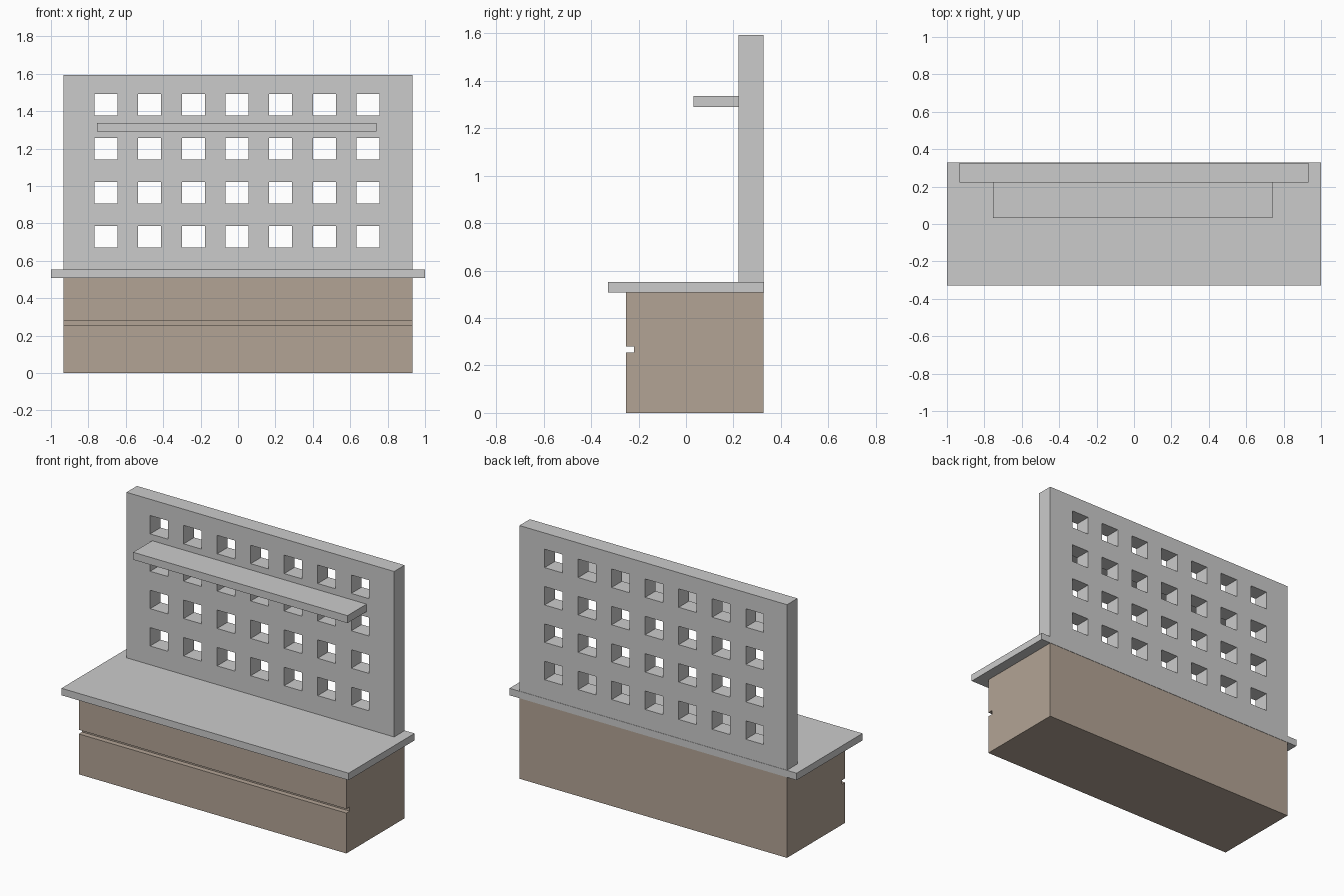
import bpy, bmesh
from mathutils import Vector

if "Cube" in bpy.data.objects:
    bpy.data.objects.remove(bpy.data.objects["Cube"])


def finish(name, bm, mat=None):
    bmesh.ops.recalc_face_normals(bm, faces=bm.faces)
    mesh = bpy.data.meshes.new(name)
    bm.to_mesh(mesh)
    bm.free()
    obj = bpy.data.objects.new(name, mesh)
    bpy.context.collection.objects.link(obj)
    if mat:
        mesh.materials.append(mat)
    return obj


def extrude(bm, faces, offset):
    res = bmesh.ops.extrude_face_region(bm, geom=faces, use_keep_orig=True)
    moved = [g for g in res["geom"] if isinstance(g, bmesh.types.BMVert)]
    bmesh.ops.translate(bm, verts=moved, vec=Vector(offset))


def box(name, x, y, z):
    bm = bmesh.new()
    face = bm.faces.new([bm.verts.new((a, b, z[0])) for a, b in
                         ((x[0], y[0]), (x[1], y[0]), (x[1], y[1]), (x[0], y[1]))])
    extrude(bm, [face], (0, 0, z[1] - z[0]))
    return finish(name, bm)


BACK = 0.326
HALF = 0.932

# Cabinet: side profile with the front groove, extruded along x
brown = bpy.data.materials.new("brown")
brown.diffuse_color = (0.45, 0.37, 0.30, 1)
brown.use_nodes = True
brown.node_tree.nodes["Principled BSDF"].inputs["Base Color"].default_value = brown.diffuse_color
profile = [(-0.253, 0), (BACK, 0), (BACK, 0.508), (-0.253, 0.508),
           (-0.253, 0.280), (-0.22, 0.280), (-0.22, 0.254), (-0.253, 0.254)]
bm = bmesh.new()
side = bm.faces.new([bm.verts.new((-HALF, y, z)) for y, z in profile])
extrude(bm, [side], (2 * HALF, 0, 0))
finish("cabinet_base", bm, brown)

# Counter slab and wall shelf
box("counter_top", (-1, 1), (-0.328, 0.328), (0.508, 0.552))
box("shelf", (-0.753, 0.74), (0.032, 0.222), (1.29, 1.337))

# Back panel: grid of cells, leaving out every second cell for the windows
xs, zs = [-HALF], [0.552]
for i in range(7):
    c = -0.706 + i * 0.2335
    xs += [c - 0.0615, c + 0.0615]
for j in range(4):
    c = 0.728 + j * 0.2353
    zs += [c - 0.058, c + 0.058]
xs.append(HALF)
zs.append(1.594)

bm = bmesh.new()
grid = [[bm.verts.new((x, 0.222, z)) for z in zs] for x in xs]
cells = []
for i in range(len(xs) - 1):
    for j in range(len(zs) - 1):
        if not (i % 2 and j % 2):
            cells.append(bm.faces.new((grid[i][j], grid[i + 1][j],
                                       grid[i + 1][j + 1], grid[i][j + 1])))
extrude(bm, cells, (0, BACK - 0.222, 0))
finish("back_panel", bm)
